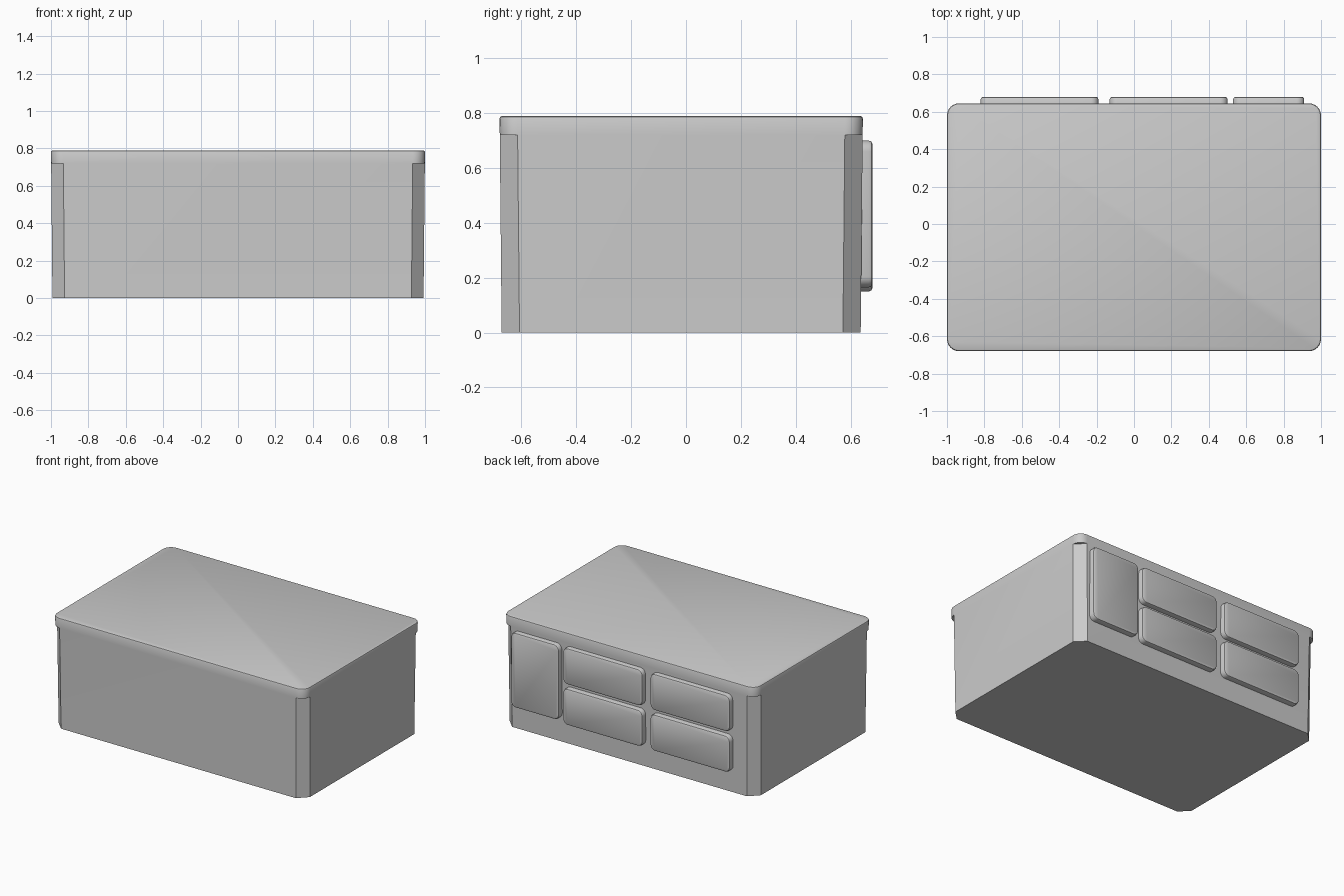
import bpy, bmesh, math
from mathutils import Vector

if "Cube" in bpy.data.objects:
    bpy.data.objects.remove(bpy.data.objects["Cube"])

SEG = 6


def outline(x0, x1, y0, y1, r, flat):
    """Rectangle with round corners, or straight-cut corners when flat."""
    pts = []
    for k, (cx, cy) in enumerate([(x1 - r, y1 - r), (x0 + r, y1 - r),
                                  (x0 + r, y0 + r), (x1 - r, y0 + r)]):
        def arc(t):
            a = math.pi / 2 * (k + t)
            return Vector((cx + r * math.cos(a), cy + r * math.sin(a)))
        for i in range(SEG + 1):
            t = i / SEG
            pts.append(arc(0).lerp(arc(1), t) if flat else arc(t))
    return pts


def loft(name, rings, to_world, angle=35):
    """Skin a stack of (outline, height) rings and cap both ends."""
    bm = bmesh.new()
    loops = [[bm.verts.new(to_world(p.x, p.y, h)) for p in pts] for pts, h in rings]
    n = len(loops[0])
    for a, b in zip(loops, loops[1:]):
        for i in range(n):
            j = (i + 1) % n
            bm.faces.new((a[i], a[j], b[j], b[i]))
    bm.faces.new(loops[0][::-1])
    bm.faces.new(loops[-1])
    bmesh.ops.remove_doubles(bm, verts=bm.verts, dist=1e-5)
    bmesh.ops.recalc_face_normals(bm, faces=bm.faces)
    me = bpy.data.meshes.new(name)
    bm.to_mesh(me)
    bm.free()
    ob = bpy.data.objects.new(name, me)
    bpy.context.collection.objects.link(ob)
    bpy.ops.object.select_all(action='DESELECT')
    ob.select_set(True)
    bpy.context.view_layer.objects.active = ob
    bpy.ops.object.shade_smooth_by_angle(angle=math.radians(angle))
    return ob


# Box body: tapered walls, cut corners below a round-cornered rim
def body_ring(inset, r, flat):
    return outline(-1 + inset, 1 - inset, -0.68 + inset, 0.645 - inset, r, flat)


loft("box_body", [
    (body_ring(0.008, 0.065, True), 0.0),
    (body_ring(0.001, 0.065, True), 0.72),
    (body_ring(0.001, 0.065, False), 0.72),
    (body_ring(0.0, 0.065, False), 0.78),
    (body_ring(0.003, 0.062, False), 0.787),
    (body_ring(0.01, 0.055, False), 0.79),
], lambda x, y, h: (x, y, h))


# Raised pads on the back wall
def pad(name, x0, x1, z0, z1):
    def ring(d):
        return outline(x0 + d, x1 - d, z0 + d, z1 - d, 0.04 - d, False)
    loft(name, [(ring(0), 0.62), (ring(0), 0.667), (ring(0.004), 0.676),
                (ring(0.012), 0.68)], lambda x, z, h: (x, h, z))


pad("tall_back_pad", 0.53, 0.91, 0.165, 0.70)
for col, x0 in (("middle", -0.13), ("outer", -0.82)):
    for row, z0 in (("lower", 0.15), ("upper", 0.44)):
        pad(f"{col}_{row}_back_pad", x0, x0 + 0.63, z0, z0 + 0.26)
